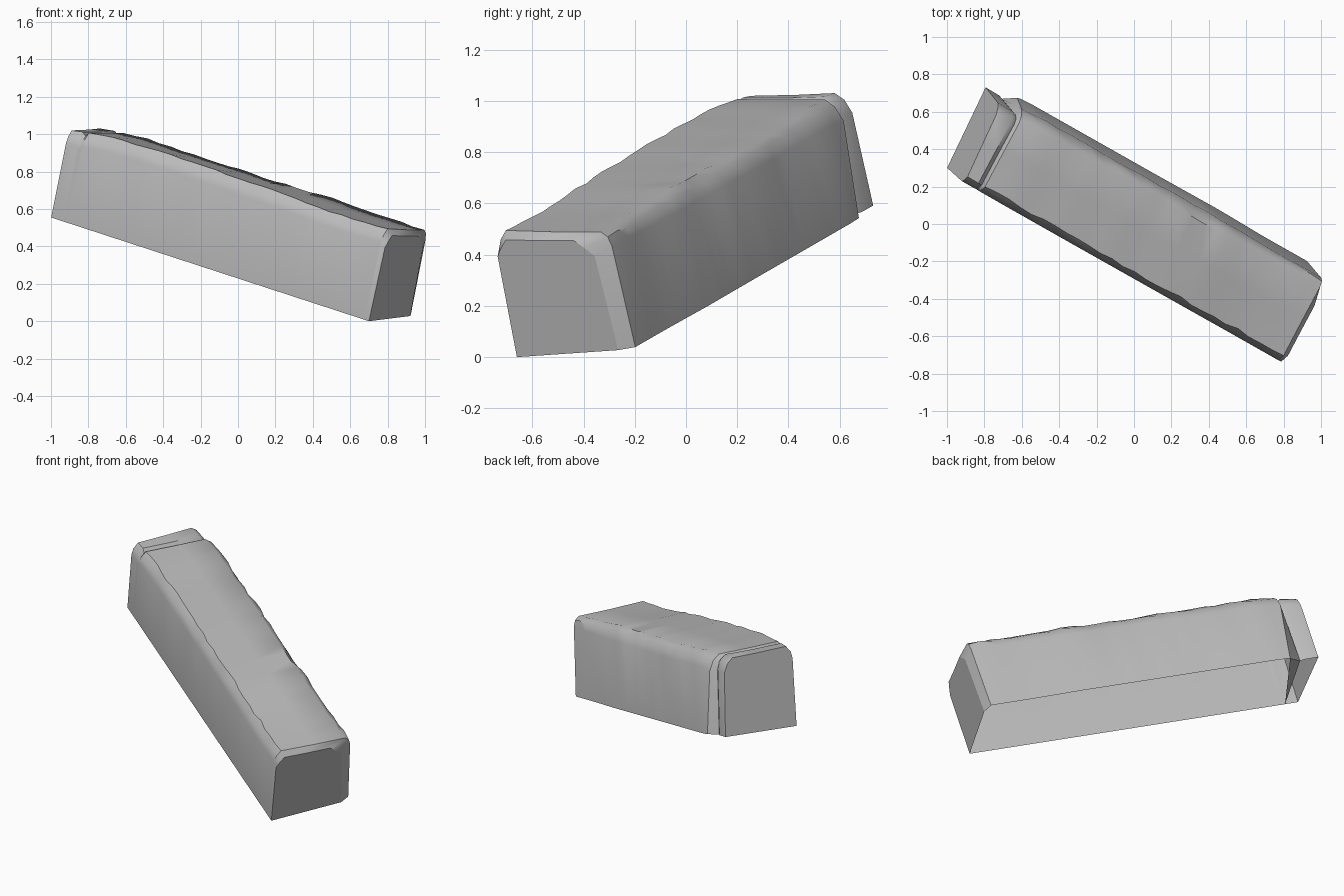
import bpy, bmesh, math, random
from mathutils import Vector

cube = bpy.data.objects.get("Cube")
if cube:
    bpy.data.objects.remove(cube)
random.seed(4)

stone = bpy.data.materials.new("warm_grey_stone")
stone.use_nodes = True
grey = (0.5, 0.5, 0.5, 1)
stone.diffuse_color = grey
stone.node_tree.nodes["Principled BSDF"].inputs["Base Color"].default_value = grey

# Tilted frame of the block: along its length, across it, and up through it
corner = Vector((0.70, -0.66, 0.0))
along = Vector((-0.837, 0.473, 0.273))
across = Vector((0.485, 0.87, 0.06))
up = Vector((0.209, -0.183, 0.958))


def lerp(keys, u):
    """Interpolate the rows of keys at distance u."""
    for a, b in zip(keys, keys[1:]):
        if u <= b[0]:
            t = max(0, (u - a[0]) / (b[0] - a[0]))
            return [p + (q - p) * t for p, q in zip(a[1:], b[1:])]
    return keys[-1][1:]


def section(back, h_front, h_back, bevel, rough):
    """Cross-section with worn top corners, from front foot to back foot."""
    def n():
        return random.uniform(-rough, rough)
    return [(0, 0), (0, h_front - 0.075),
            (0.01 + abs(n()), h_front - 0.035 + n()),
            (0.04 + n(), h_front + n() * 0.4),
            (back * 0.5, (h_front + h_back) / 2 - 0.003),
            (back - bevel * 1.3 + n(), h_back + n() * 0.4),
            (back - bevel * 0.7 + n(), h_back - bevel * 0.5 + n()),
            (back - 0.018 + n() * 0.4, h_back - bevel * 1.4),
            (back, 0)]


# Distance along, back side, front height, back height, back bevel
body = [(0.03, 0.515, 0.505, 0.472, 0.042), (0.3, 0.515, 0.495, 0.475, 0.05),
        (0.6, 0.522, 0.507, 0.482, 0.058), (1.0, 0.52, 0.515, 0.475, 0.055),
        (1.4, 0.52, 0.522, 0.475, 0.06), (1.8, 0.52, 0.513, 0.48, 0.06),
        (1.935, 0.512, 0.497, 0.472, 0.065)]

# Low end face, framed by a chamfer, then the long worn body
end_face = [(0, 0), (0, 0.41), (0.02, 0.44), (0.05, 0.475), (0.2, 0.462),
            (0.35, 0.453), (0.39, 0.42), (0.43, 0.385), (0.455, 0)]
rings = [(0.0, end_face)]
steps = 26
for i in range(steps + 1):
    u = 0.03 + 1.905 * i / steps
    rough = 0 if i in (0, steps) else 0.008
    rings.append((u, section(*lerp(body, u), rough)))
body_end = len(rings) - 1

# Shallow groove, then the slim cap at the high end
rings.append((1.95, section(0.468, 0.475, 0.455, 0.05, 0.003)))
rings.append((1.975, section(0.476, 0.49, 0.472, 0.055, 0.003)))
rings.append((2.03, section(0.478, 0.48, 0.462, 0.06, 0)))
last = len(rings) - 1

bm = bmesh.new()
loops = []
for k, (u, pts) in enumerate(rings):
    row = []
    for j, (v, h) in enumerate(pts):
        shift = 0
        # The body ends shorter at its back foot, and the cap face is skewed
        if k == body_end and j == 8:
            shift = -0.055
        if k == last:
            shift = 0.065 * v + 0.02 * h
        row.append(bm.verts.new(corner + along * (u + shift) + across * v + up * h))
    loops.append(row)

# Walls and top; the underside stays open
for a, b in zip(loops, loops[1:]):
    for j in range(len(a) - 1):
        bm.faces.new((a[j], a[j + 1], b[j + 1], b[j]))
bm.faces.new(loops[0])
bm.faces.new(loops[last][::-1])
# Small floor wedge below the groove
bm.faces.new((loops[body_end][8], loops[body_end + 1][8], loops[body_end + 1][0]))
bmesh.ops.recalc_face_normals(bm, faces=bm.faces)

# Crisp rims around both ends and the groove
for k in (0, 1, body_end, last):
    for a, b in zip(loops[k], loops[k][1:]):
        bm.edges.get((a, b)).smooth = False

mesh = bpy.data.meshes.new("stone_block")
bm.to_mesh(mesh)
bm.free()
block = bpy.data.objects.new("stone_block", mesh)
bpy.context.collection.objects.link(block)
mesh.materials.append(stone)

# Smooth worn surfaces
bpy.ops.object.select_all(action="DESELECT")
block.select_set(True)
bpy.context.view_layer.objects.active = block
bpy.ops.object.shade_smooth_by_angle(angle=math.radians(40), keep_sharp_edges=True)
